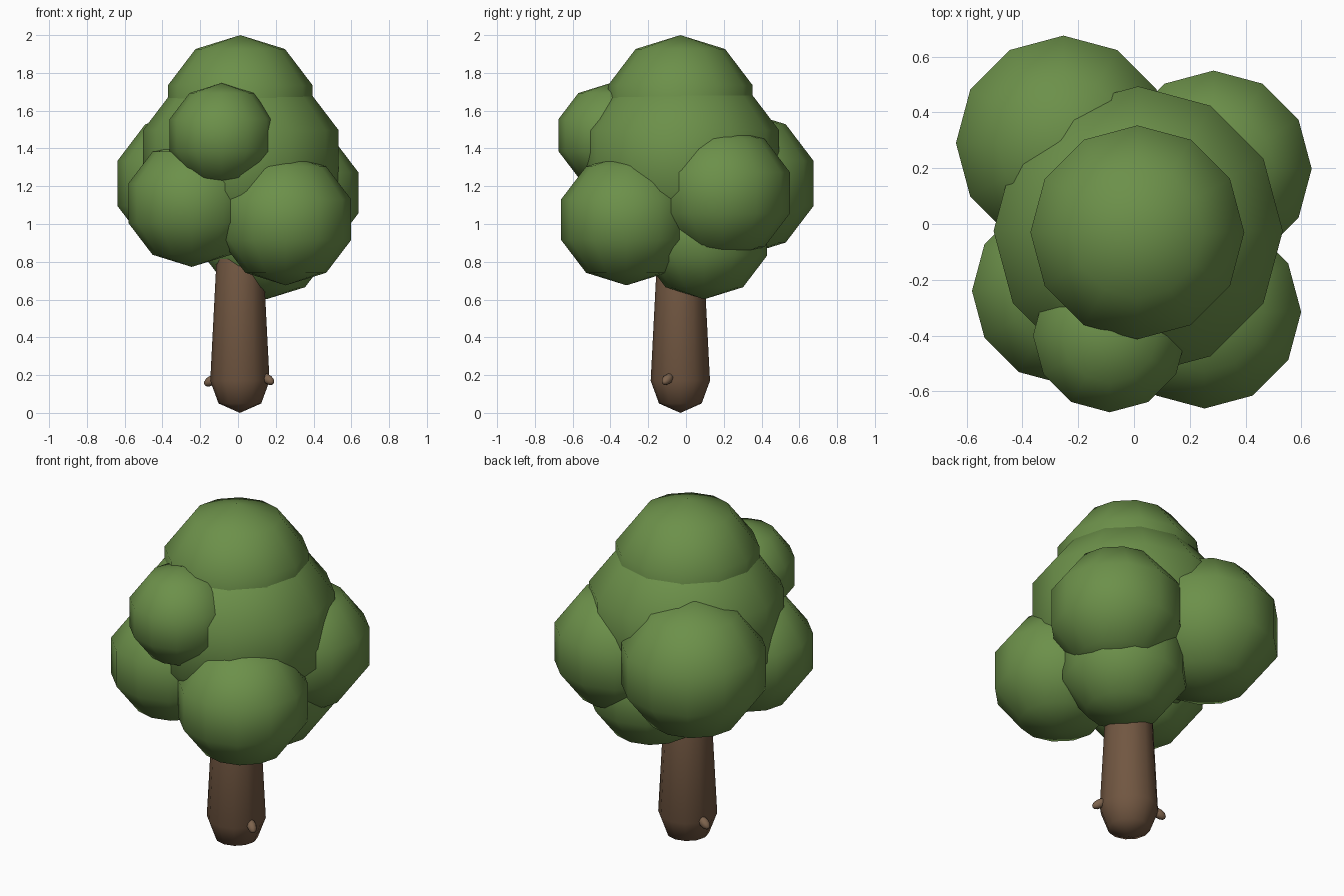
import bpy, bmesh, math
from mathutils import Vector

if "Cube" in bpy.data.objects:
    bpy.data.objects.remove(bpy.data.objects["Cube"])


def material(name, color):
    m = bpy.data.materials.new(name)
    m.diffuse_color = (*color, 1.0)
    m.use_nodes = True
    m.node_tree.nodes["Principled BSDF"].inputs["Base Color"].default_value = m.diffuse_color
    return m


LEAF = material("leaf green", (0.150, 0.280, 0.068))
BARK = material("bark brown", (0.165, 0.094, 0.053))
KNOT = material("knot brown", (0.205, 0.125, 0.074))


def finish(obj, name, mat):
    obj.name = name
    obj.data.materials.append(mat)
    for p in obj.data.polygons:
        p.use_smooth = True
    return obj


def blob(name, center, radius, mat, segments=12, rings=5):
    bpy.ops.mesh.primitive_uv_sphere_add(segments=segments, ring_count=rings,
                                         radius=1, location=center)
    obj = bpy.context.object
    obj.scale = radius
    return finish(obj, name, mat)


# Foliage: coarse spheres, slightly flattened (name, centre, radius)
foliage = [
    ("crown_core", (0.015, -0.025, 1.335), 0.545),
    ("crown_top", (0.012, -0.03, 1.615), 0.403),
    ("foliage_front_left", (-0.245, -0.24, 1.11), 0.353),
    ("foliage_front_right", (0.253, -0.315, 1.023), 0.364),
    ("foliage_front_upper", (-0.087, -0.40, 1.47), 0.289),
    ("foliage_back_left", (-0.253, 0.29, 1.215), 0.405),
    ("foliage_back_right", (0.285, 0.198, 1.165), 0.370),
    ("foliage_low", (0.15, 0.097, 0.935), 0.349),
]
for name, center, r in foliage:
    blob(name, center, (r, r, r * 0.955), LEAF)

# Trunk: tapered shaft with rounded ends, revolved from a profile
profile = [(0.113, 0.05), (0.157, 0.17), (0.124, 0.81), (0.085, 0.92)]
SIDES = 12
bm = bmesh.new()
rows = []
for r, z in profile:
    rows.append([bm.verts.new((0.01 + r * math.cos(math.tau * i / SIDES),
                               -0.03 + r * math.sin(math.tau * i / SIDES), z))
                 for i in range(SIDES)])
bottom = bm.verts.new((0.01, -0.03, 0.0))
top = bm.verts.new((0.01, -0.03, 0.96))
for i in range(SIDES):
    j = (i + 1) % SIDES
    bm.faces.new((bottom, rows[0][j], rows[0][i]))
    bm.faces.new((top, rows[-1][i], rows[-1][j]))
    for a, b in zip(rows, rows[1:]):
        bm.faces.new((a[i], a[j], b[j], b[i]))
mesh = bpy.data.meshes.new("trunk")
bm.to_mesh(mesh)
bm.free()
trunk = bpy.data.objects.new("trunk", mesh)
bpy.context.collection.objects.link(trunk)
finish(trunk, "trunk", BARK)

# Two small branch stubs near the base, pointing outward and down
for name, center, axis in [
    ("stub_right", (0.158, -0.098, 0.178), (0.65, -0.5, -0.5)),
    ("stub_left", (-0.143, 0.035, 0.17), (-0.75, 0.2, -0.45)),
]:
    stub = blob(name, center, (0.026, 0.026, 0.042), KNOT, 8, 6)
    stub.rotation_euler = Vector(axis).to_track_quat('Z', 'Y').to_euler()
